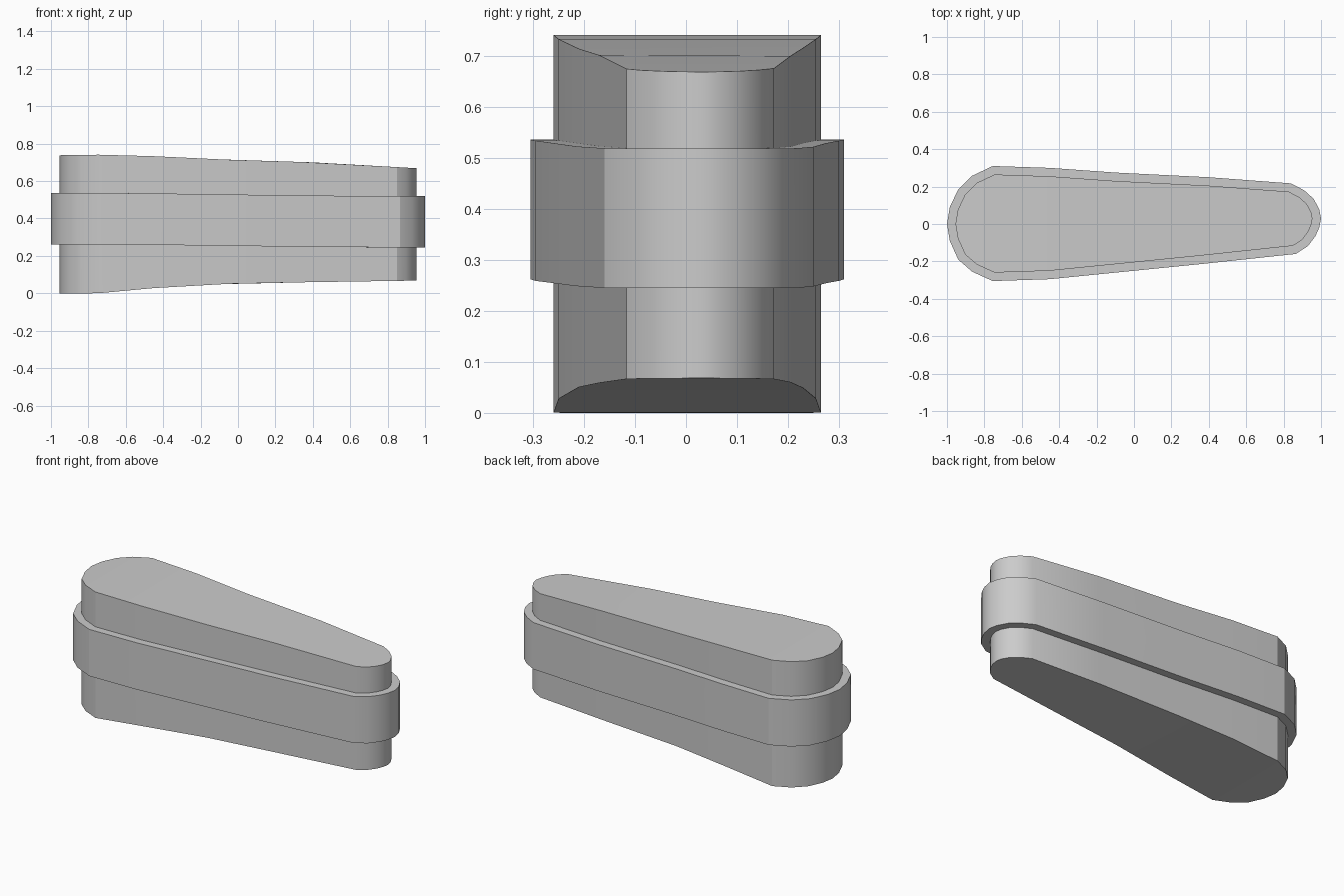
import bpy, bmesh, math
from mathutils import Vector

if "Cube" in bpy.data.objects:
    bpy.data.objects.remove(bpy.data.objects["Cube"])

# Tapered teardrop outline: upper and lower chains between the two end tips
LEFT, RIGHT = (-1, 0), (1, .03)
UPPER = [(-.985, .09), (-.94, .185), (-.865, .258), (-.755, .31), (-.45, .30), (-.1, .275),
         (.4, .25), (.84, .217), (.91, .18), (.96, .135), (.99, .08)]
LOWER = [(-.985, -.09), (-.94, -.19), (-.865, -.255), (-.755, -.305), (-.45, -.295), (-.05, -.255),
         (.35, -.215), (.865, -.16), (.93, -.118), (.97, -.065), (.99, -.02)]
OUTER = [Vector(p) for p in [LEFT] + LOWER + [RIGHT] + UPPER[::-1]]
N = len(OUTER)
H = N // 2


def inset(points, d):
    """Move a counter-clockwise outline inwards by d."""
    out = []
    for i, p in enumerate(points):
        a = (p - points[i - 1]).normalized()
        b = (points[(i + 1) % N] - p).normalized()
        na, nb = Vector((-a.y, a.x)), Vector((-b.y, b.x))
        out.append(p + (na + nb) * d / (1 + na.dot(nb)))
    return out


def height(curve, x):
    """Piecewise linear height along the length."""
    if x <= curve[0][0]:
        return curve[0][1]
    for (x0, z0), (x1, z1) in zip(curve, curve[1:]):
        if x <= x1:
            return z0 + (z1 - z0) * (x - x0) / (x1 - x0)
    return curve[-1][1]


def add_loop(bm, outline, curve):
    return [bm.verts.new((p.x, p.y, height(curve, p.x))) for p in outline]


def bridge(bm, lo, hi):
    for i in range(N):
        j = (i + 1) % N
        bm.faces.new((lo[i], lo[j], hi[j], hi[i]))


def cap(bm, loop):
    """Close a loop with strips across the width."""
    for i in range(H):
        quad = [loop[i], loop[i + 1], loop[-i - 1], loop[-i % N]]
        bm.faces.new(list(dict.fromkeys(quad)))


def finish(bm, name):
    bmesh.ops.recalc_face_normals(bm, faces=bm.faces)
    mesh = bpy.data.meshes.new(name)
    bm.to_mesh(mesh)
    bm.free()
    obj = bpy.data.objects.new(name, mesh)
    bpy.context.collection.objects.link(obj)
    bpy.ops.object.select_all(action='DESELECT')
    obj.select_set(True)
    bpy.context.view_layer.objects.active = obj
    bpy.ops.object.shade_smooth_by_angle(angle=math.radians(25))


INNER = inset(OUTER, .045)

# Core body with sloping top and bottom
bm = bmesh.new()
bottom = add_loop(bm, INNER, [(-.75, 0), (-.45, .028), (-.08, .05), (.4, .06), (.95, .068)])
top = add_loop(bm, INNER, [(-.95, .738), (-.75, .741), (-.45, .733), (-.08, .715), (.4, .70), (.95, .669)])
bridge(bm, bottom, top)
cap(bm, bottom)
cap(bm, top)
finish(bm, "core_body")

# Raised band around the middle
bm = bmesh.new()
low = [(-.75, .262), (-.45, .259), (.4, .248), (.85, .245)]
high = [(-.75, .536), (-.45, .534), (.4, .522), (.85, .519)]
rings = [add_loop(bm, o, c) for o, c in ((INNER, low), (OUTER, low), (OUTER, high), (INNER, high))]
for a, b in zip(rings, rings[1:] + rings[:1]):
    bridge(bm, a, b)
finish(bm, "middle_band")
